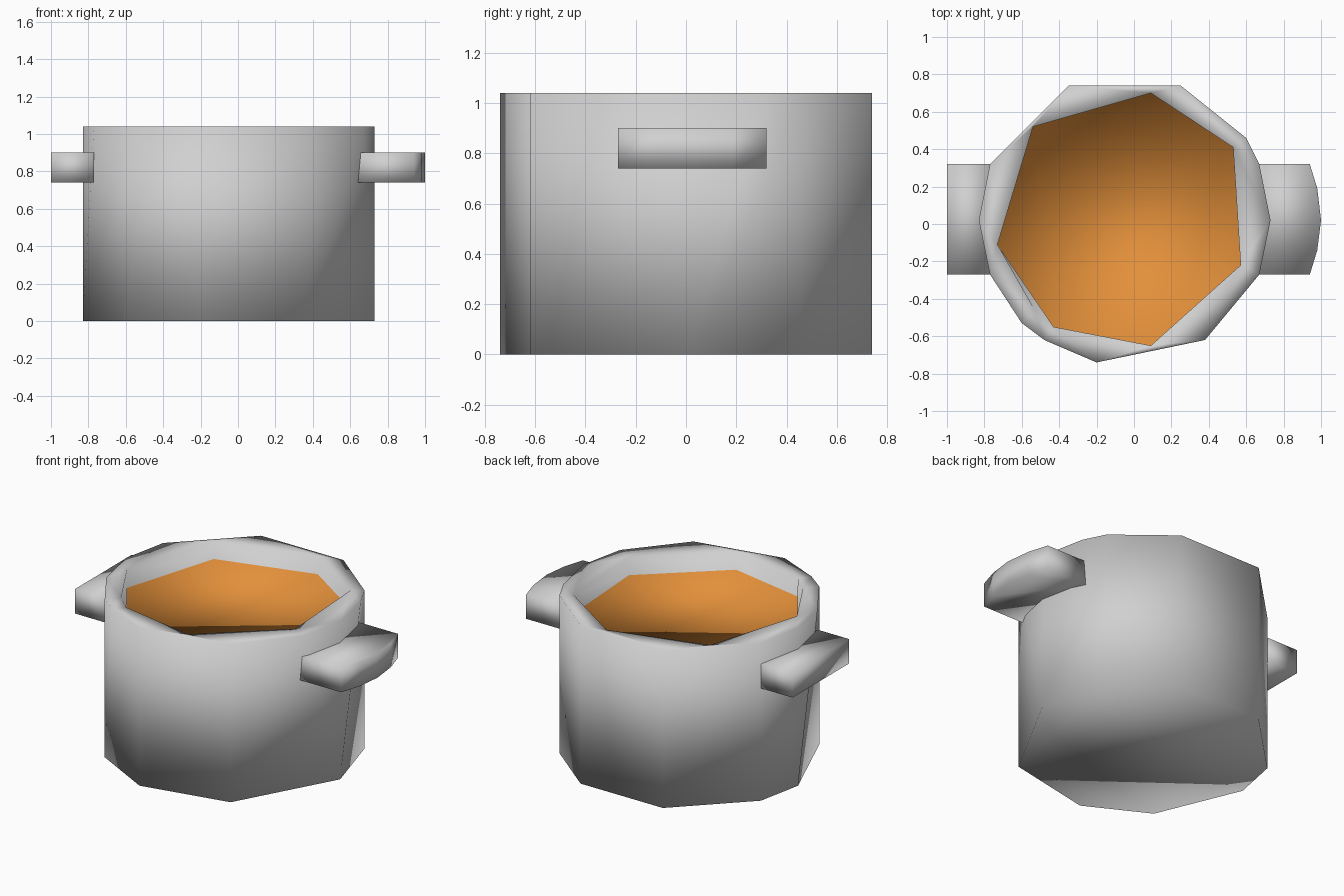
import bpy
import bmesh

if "Cube" in bpy.data.objects:
    bpy.data.objects.remove(bpy.data.objects["Cube"])

RIM, SOUP = 1.04, 0.92


def material(name, color):
    m = bpy.data.materials.new(name)
    m.use_nodes = True
    m.diffuse_color = color
    m.node_tree.nodes["Principled BSDF"].inputs["Base Color"].default_value = color
    return m


grey = material("light grey metal", (0.63, 0.63, 0.63, 1))
orange = material("orange soup", (0.77, 0.28, 0.043, 1))


def finish(bm, name, mats):
    bmesh.ops.recalc_face_normals(bm, faces=bm.faces)
    mesh = bpy.data.meshes.new(name)
    bm.to_mesh(mesh)
    bm.free()
    for m in mats:
        mesh.materials.append(m)
    mesh.shade_smooth()
    ob = bpy.data.objects.new(name, mesh)
    bpy.context.collection.objects.link(ob)
    return ob


def wall(bm, outline, z_top, z_low, merged):
    """Wall between two rings; merged maps a top corner to the low corner it narrows to.
    Returns the top ring and the low ring."""
    top = [bm.verts.new((x, y, z_top)) for x, y in outline]
    low = [None if i in merged else bm.verts.new((x, y, z_low))
           for i, (x, y) in enumerate(outline)]
    ring = [v for v in low if v]
    low = [low[merged.get(i, i)] for i in range(len(outline))]
    for i in range(len(top)):
        j = (i + 1) % len(top)
        corners = dict.fromkeys([low[i], low[j], top[j], top[i]])
        bm.faces.new(list(corners))
    return top, ring


def ring_edges(bm, ring):
    return [bm.edges.get((ring[i - 1], ring[i])) for i in range(len(ring))]


# Pot body: faceted outside, narrower opening, soup as the floor of the opening
outside = [(.73, .02), (.67, .32), (.6, .46), (.25, .74), (-.35, .74),
           (-.77, .32), (-.83, .02), (-.77, -.27), (-.6, -.53),
           (-.48, -.62), (-.2, -.74), (.38, -.62), (.67, -.27)]
opening = [(-.73, -.11), (-.53, -.46), (-.43, -.55), (.09, -.65),
           (.57, -.22), (.53, .41), (.09, .7), (-.54, .52)]
bm = bmesh.new()
outer_rim, base = wall(bm, outside, RIM, 0, {1: 0, 7: 6, 9: 8, 12: 0})
inner_rim, soup = wall(bm, opening, RIM, SOUP, {1: 0})
bm.faces.new(base)
bm.faces.new(soup).material_index = 1
bmesh.ops.triangle_fill(bm, use_beauty=True,
                        edges=ring_edges(bm, outer_rim) + ring_edges(bm, inner_rim))
finish(bm, "pot_body", [grey, orange])


# Handles: flat slabs set into the wall
def handle(name, outline):
    bm = bmesh.new()
    top, low = wall(bm, outline, 0.9, 0.74, {})
    bm.faces.new(top)
    bm.faces.new(low)
    finish(bm, name, [grey])


handle("left_handle", [(.64, -.27), (.94, -.27), (.98, -.14), (1, .02),
                       (.98, .19), (.94, .32), (.64, .32)])
handle("right_handle", [(-.77, .32), (-1, .32), (-1, -.27), (-.77, -.27)])
